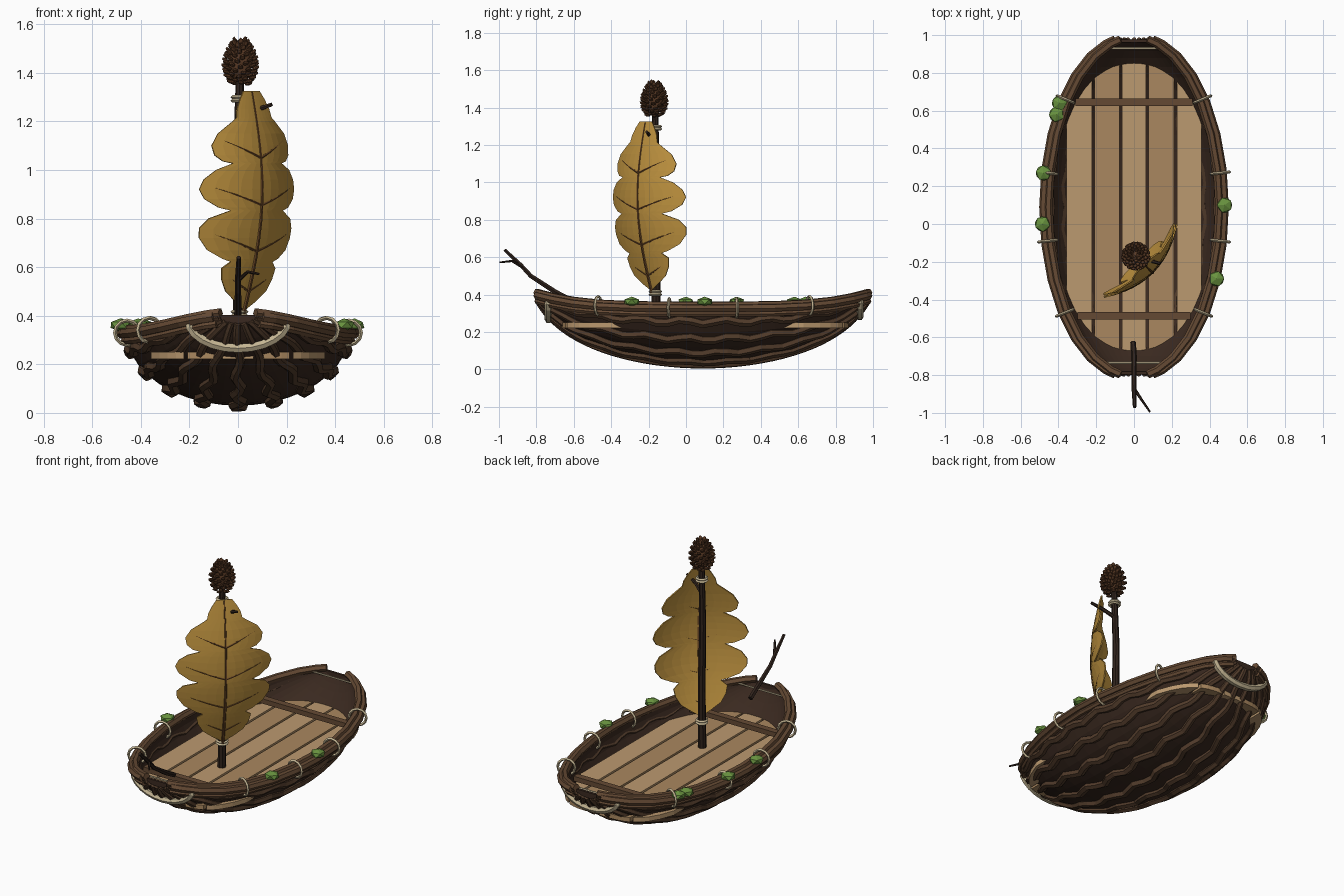
import bpy, bmesh, random
from math import sin, cos, pi, sqrt, radians
from mathutils import Vector as V, Matrix

if "Cube" in bpy.data.objects:
    bpy.data.objects.remove(bpy.data.objects["Cube"])

random.seed(4)

def mat(name, r, g, b):
    m = bpy.data.materials.new(name)
    m.diffuse_color = (r, g, b, 1)
    m.use_nodes = True
    m.node_tree.nodes["Principled BSDF"].inputs["Base Color"].default_value = m.diffuse_color
    return m

SHELL = mat("shell", .042, .022, .014)
RIDGE = mat("ridge", .085, .045, .024)
RAIL = mat("rail", .13, .068, .034)
DARK = mat("dark_twig", .028, .016, .011)
ROPE = mat("rope", .55, .46, .29)
PLANK = [mat("plank_a", .50, .32, .16), mat("plank_b", .40, .245, .115)]
LEAF = mat("leaf", .52, .29, .05)
VEIN = mat("vein", .15, .065, .02)
MOSS = mat("moss", .14, .29, .05)
CONE = mat("cone", .10, .042, .018)

def finish(bm, name, m):
    me = bpy.data.meshes.new(name)
    bmesh.ops.recalc_face_normals(bm, faces=bm.faces)
    bm.to_mesh(me)
    bm.free()
    o = bpy.data.objects.new(name, me)
    bpy.context.collection.objects.link(o)
    me.materials.append(m)
    return o

def tube(name, pts, radii, m, closed=False, res=1):
    """Faceted tube along points; radii is a number or one per point."""
    cu = bpy.data.curves.new(name, 'CURVE')
    cu.dimensions = '3D'
    cu.bevel_depth, cu.bevel_resolution = 1, res
    cu.use_fill_caps = True
    sp = cu.splines.new('POLY')
    sp.points.add(len(pts) - 1)
    for i, p in enumerate(pts):
        sp.points[i].co = (*p, 1)
        sp.points[i].radius = radii if isinstance(radii, (int, float)) else radii[i]
    sp.use_cyclic_u, sp.use_smooth = closed, False
    o = bpy.data.objects.new(name, cu)
    bpy.context.collection.objects.link(o)
    cu.materials.append(m)
    return o

def ring(name, c, u, v, r, thick):
    return tube(name, [c + r * (cos(k * pi / 6) * u + sin(k * pi / 6) * v) for k in range(12)],
                thick, ROPE, True, 0)

# Shell surface: t runs stern to bow, a runs around the section from rim to rim
def rim(t):
    return .335 + .072 * t ** 4

def shell(t, a, off=0):
    c = sqrt(1 - t * t)
    depth = (rim(t) - .03) * (c * c) ** .7
    return V(((.46 * c + off) * cos(a), .09 + .9 * t, rim(t) - (depth + off) * sin(a)))

T = .985
ts = [T * sin(pi / 2 * (i / 14 - 1)) for i in range(29)]
bm = bmesh.new()
rows = [[bm.verts.new(shell(t, pi * j / 20)) for j in range(21)] for t in ts]
for r0, r1 in zip(rows, rows[1:]):
    for j in range(20):
        bm.faces.new((r0[j], r0[j + 1], r1[j + 1], r1[j]))
for r in (rows[0], rows[-1]):
    bm.faces.new(r)
hull = finish(bm, "hull_shell", SHELL)
sol = hull.modifiers.new("thick", 'SOLIDIFY')
sol.thickness, sol.offset = .015, -1

# Wavy ridges along the shell
for k in range(9):
    a0 = radians(15 + 18.75 * k)
    ph = random.uniform(0, 6)
    pts, rad = [], []
    for i in range(45):
        t = T * sin(pi / 2 * (i / 22 - 1))
        c = sqrt(1 - t * t)
        pts.append(shell(t, a0 + .04 * sin(t * 25 + ph), .003))
        rad.append(.011 + .013 * c)
    tube(f"hull_ridge_{k}", pts, rad, RIDGE)

# Gunwale twigs, rope lashings on both sides
for s in (-1, 1):
    for n, (dx, dz, r) in enumerate([(.02, -.008, .022), (-.008, .008, .022), (.008, -.038, .016)]):
        pts = []
        for t in ts[::2]:
            p = shell(t, 0, dx)
            pts.append(V((s * p.x, p.y, p.z + dz)))
        tube(f"gunwale_twig_{n}_{s}", pts, r, RAIL)
    for y in (.66, .27, -.09, -.47):
        t = (y - .09) / .9
        p = shell(t, 0, .006)
        d = shell(t + .01, 0) - shell(t - .01, 0)
        out = V((d.y * s, -d.x, 0)).normalized()
        ring("rail_lashing", V((s * p.x, y, p.z - .005)), out, V((0, 0, 1)), .05, .008)

# Rope collars around both ends of the shell
for t in (-.917, .933):
    pts = [shell(t, pi * j / 12, .022) for j in range(13)]
    rad = [.007] + [.02] * 11 + [.007]
    tube("end_collar", pts, rad, ROPE, True)

# Floor planks trimmed to the shell outline
def half_len(x):
    return .77 * sqrt(1 - (abs(x) / .42) ** 4)

edges = [-.365, -.215, -.07, .07, .22, .365]
for n, (x0, x1) in enumerate(zip(edges, edges[1:])):
    x0, x1 = x0 + .007, x1 - .007
    xs = [x0 + (x1 - x0) * k / 4 for k in range(5)]
    bm = bmesh.new()
    loop = [(x, .1 + half_len(x)) for x in xs] + [(x, .1 - half_len(x)) for x in reversed(xs)]
    f = bm.faces.new([bm.verts.new((x, y, .222)) for x, y in loop])
    ext = bmesh.ops.extrude_face_region(bm, geom=[f])
    bmesh.ops.translate(bm, vec=(0, 0, .028), verts=[v for v in ext["geom"] if isinstance(v, bmesh.types.BMVert)])
    finish(bm, f"floor_plank_{n}", PLANK[n % 2])

# Cross beams
for y, w in ((.645, .31), (-.485, .30)):
    bm = bmesh.new()
    bmesh.ops.create_cube(bm, size=1, matrix=Matrix.Translation((0, y, .285)) @ Matrix.Diagonal((2 * w, .04, .03, 1)))
    finish(bm, "cross_beam", RAIL)

# Mast, side branch and mast ropes
M = V((0, -.16, 0))
up, X, Y = V((0, 0, 1)), V((1, 0, 0)), V((0, 1, 0))
tube("mast", [M + up * .23, M + V((.004, 0, .6)), M + V((-.003, 0, 1.0)), M + V((.008, -.005, 1.38))],
     [.024, .022, .02, .017], DARK, res=2)
tube("mast_branch", [M + up * 1.2, V((.07, -.19, 1.245)), V((.14, -.21, 1.27))], [.012, .011, .008], DARK)
for z in (.40, .416, 1.285, 1.3):
    ring("mast_rope", M + V((.006, -.004, z)), X, Y, .029, .008)

# Leaf sail: lobed outline as (height, half width), cupped across
U, N = V((1, 1, 0)).normalized(), V((1, -1, 0)).normalized()
outline = [(.43, .012), (.46, .06), (.50, .115), (.55, .145), (.595, .155), (.622, .12), (.635, .16),
           (.67, .225), (.72, .262), (.76, .266), (.80, .235), (.833, .15), (.845, .20), (.88, .255),
           (.92, .274), (.96, .258), (1.0, .21), (1.027, .14), (1.035, .18), (1.06, .212), (1.10, .22),
           (1.15, .19), (1.2, .12), (1.215, .10), (1.25, .092), (1.29, .07), (1.325, .045)]

def leaf(z, u, lift=0):
    k = (z - .43) / .895
    n = .035 + .043 * k + .08 * sin(pi * k) - 1.2 * u * u
    return M + N * (n + lift) + U * u + up * z

bm = bmesh.new()
rows = [[bm.verts.new(leaf(z, w * j / 5)) for j in range(-5, 6)] for z, w in outline]
for r0, r1 in zip(rows, rows[1:]):
    for j in range(10):
        bm.faces.new((r0[j], r0[j + 1], r1[j + 1], r1[j]))
sail = finish(bm, "leaf_sail", LEAF)
sol = sail.modifiers.new("thick", 'SOLIDIFY')
sol.thickness, sol.offset = .008, 0

# Leaf veins
tube("leaf_midrib", [leaf(.41 + .91 * k / 12, 0, .002) for k in range(13)],
     [.010 - .005 * k / 12 for k in range(13)], VEIN)
for z0, z1, u1 in ((.50, .555, .11), (.665, .735, .21), (.855, .925, .215), (1.05, 1.12, .17)):
    for s in (-1, 1):
        tube("leaf_vein", [leaf(z0 + (z1 - z0) * k / 5, s * u1 * k / 5, .001) for k in range(6)],
             [.0065 - .0007 * k for k in range(6)], VEIN)

# Pine cone topper: core plus spiral of scales
bm = bmesh.new()
C = V((.01, -.17, 1.445))
bmesh.ops.create_icosphere(bm, subdivisions=2, radius=1,
                           matrix=Matrix.Translation(C) @ Matrix.Diagonal((.052, .052, .09, 1)))
count = 95
for i in range(count):
    h = (i + .5) / count
    a = i * 2.39996
    r = .066 * sin(pi * (.1 + .83 * h)) ** .65 * (1.08 - .25 * h)
    rot = Matrix.Rotation(a, 4, 'Z') @ Matrix.Rotation(-.2 - 1.0 * h ** 2, 4, 'Y')
    p = C + V((r * cos(a), r * sin(a), -.09 + .18 * h))
    bmesh.ops.create_icosphere(bm, subdivisions=1, radius=1,
                               matrix=Matrix.Translation(p) @ rot @ Matrix.Diagonal((.018, .013, .009, 1)))
finish(bm, "pine_cone", CONE)

# Forked twig at the front
tube("tiller_twig", [V((-.005, -.625, .375)), V((0, -.70, .415)), V((0, -.83, .50)), V((0, -.885, .56)), V((.003, -.97, .64))],
     [.015, .015, .013, .012, .009], DARK)
tube("tiller_fork", [V((0, -.87, .545)), V((.04, -.93, .58)), V((.085, -.995, .572))], [.009, .007, .005], DARK)

# Moss tufts on the rail
for x, y in ((-.395, .64), (-.41, .58), (-.48, .27), (-.485, 0), (.48, .1), (.437, -.29)):
    bm = bmesh.new()
    bmesh.ops.create_icosphere(bm, subdivisions=1, radius=1, matrix=Matrix.Translation((x, y, .362))
                               @ Matrix.Rotation(random.uniform(0, 6), 4, 'Z') @ Matrix.Diagonal((.045, .045, .027, 1)))
    finish(bm, "moss_tuft", MOSS)

# Turn curves into meshes
bpy.ops.object.select_all(action='DESELECT')
for o in bpy.context.scene.objects:
    if o.type == 'CURVE':
        o.select_set(True)
        bpy.context.view_layer.objects.active = o
bpy.ops.object.convert(target='MESH')
